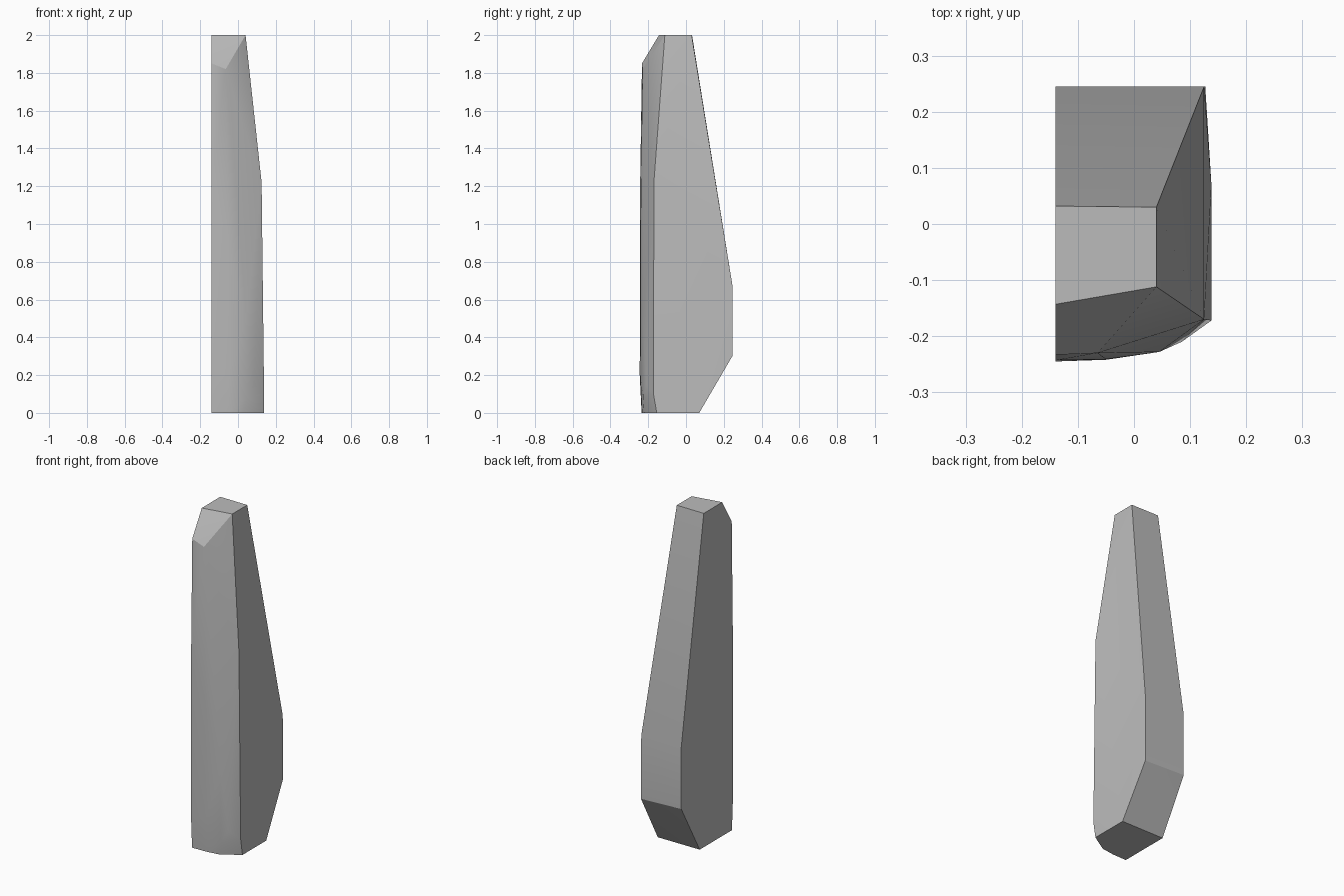
import bpy
import bmesh
import math

cube = bpy.data.objects.get("Cube")
if cube:
    bpy.data.objects.remove(cube, do_unlink=True)

grey = bpy.data.materials.new("plain grey")
grey.use_nodes = True
colour = (0.5, 0.5, 0.5, 1)
grey.diffuse_color = colour
grey.node_tree.nodes["Principled BSDF"].inputs["Base Color"].default_value = colour

INNER = -0.14  # flat inner side

# Inner side outline as (y, z)
outline = [(-0.143, 2), (-0.233, 1.85), (-0.243, 1.2), (-0.245, 0.2), (-0.235, 0),
           (0.07, 0), (0.245, 0.31), (0.245, 0.68), (0.032, 2)]
points = [(INNER, y, z) for y, z in outline]

# Outer side corners, tapering towards the top
points += [(0.04, -0.112, 2), (0.04, 0.03, 2), (0.125, -0.17, 1.22),
           (0.125, 0.245, 0.68), (0.127, 0.245, 0.3),
           (0.138, 0.07, 0), (0.138, -0.155, 0), (0.138, -0.172, 0.1)]

# Rounded front and its softened lower rim
points += [(-0.065, -0.23, 1.82), (-0.05, -0.241, 0.9), (-0.05, -0.242, 0.2),
           (0.045, -0.228, 0.5), (0.045, -0.227, 0.08), (0.085, -0.21, 0.15),
           (0.03, -0.222, 0), (-0.05, -0.233, 0)]

# Tapered solid body wrapped around the corner points
bm = bmesh.new()
for p in points:
    bm.verts.new(p)
hull = bmesh.ops.convex_hull(bm, input=bm.verts[:])
spare = {g for g in hull["geom_interior"] + hull["geom_unused"]
         if isinstance(g, bmesh.types.BMVert)}
bmesh.ops.delete(bm, geom=list(spare), context='VERTS')
bmesh.ops.dissolve_limit(bm, angle_limit=math.radians(0.5),
                         verts=bm.verts[:], edges=bm.edges[:])
bmesh.ops.recalc_face_normals(bm, faces=bm.faces[:])

mesh = bpy.data.meshes.new("tapered_body")
bm.to_mesh(mesh)
bm.free()
mesh.materials.append(grey)
body = bpy.data.objects.new("tapered_body", mesh)
bpy.context.collection.objects.link(body)

# Soft facets with crisp main edges
bpy.ops.object.select_all(action='DESELECT')
body.select_set(True)
bpy.context.view_layer.objects.active = body
bpy.ops.object.shade_smooth_by_angle(angle=math.radians(25))
